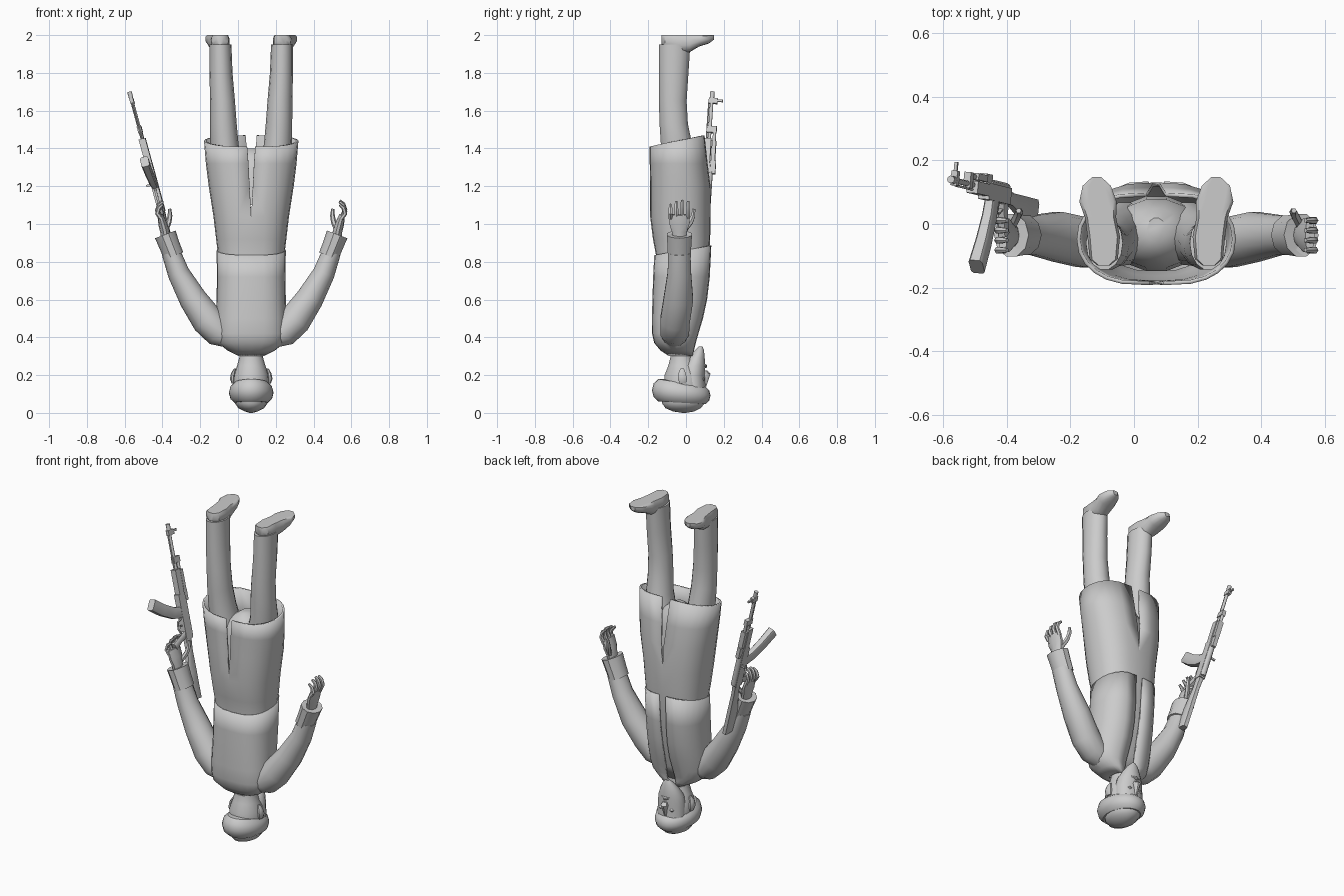
import bpy, bmesh
from math import sin, cos, pi, radians
from mathutils import Vector, Matrix

old = bpy.data.objects.get("Cube")
if old:
    bpy.data.objects.remove(old, do_unlink=True)

grey = bpy.data.materials.new("plain grey")
grey.use_nodes = True
GREY = (0.6, 0.6, 0.6, 1)
grey.diffuse_color = GREY
grey.node_tree.nodes["Principled BSDF"].inputs["Base Color"].default_value = GREY

MID = 0.07  # body centre line
BODY = Matrix.Translation((MID, 0, 0))


def finish(name, bm, matrix=BODY, mirror=False, thick=0, angle=40):
    """Turn a bmesh into a shaded, optionally mirrored object."""
    bmesh.ops.recalc_face_normals(bm, faces=bm.faces)
    mesh = bpy.data.meshes.new(name)
    bm.to_mesh(mesh)
    bm.free()
    mesh.materials.append(grey)
    mesh.polygons.foreach_set("use_smooth", [True] * len(mesh.polygons))
    mesh.set_sharp_from_angle(angle=radians(angle))
    obj = bpy.data.objects.new(name, mesh)
    obj.matrix_world = matrix
    bpy.context.scene.collection.objects.link(obj)
    if mirror:
        obj.modifiers.new("Mirror", 'MIRROR').merge_threshold = 0.001
    if thick:
        solid = obj.modifiers.new("Solidify", 'SOLIDIFY')
        solid.thickness = thick
    return obj


def skin(bm, rings, closed=True):
    """Bridge lists of points into quads."""
    verts = [[bm.verts.new(p) for p in ring] for ring in rings]
    n = len(verts[0])
    for a, b in zip(verts, verts[1:]):
        for i in range(n if closed else n - 1):
            j = (i + 1) % n
            bm.faces.new((a[i], a[j], b[j], b[i]))
    if closed:
        bm.faces.new(verts[0])
        bm.faces.new(verts[-1])


def power(value, e):
    return (1 if value >= 0 else -1) * abs(value) ** e


def loft(name, pts, radii, n=14, e=1.0, ref=(0, 1, 0), along=None, top=None, **kw):
    """Sweep ellipses along points; radii are (along ref, across)."""
    pts = [Vector(p) for p in pts]
    rings = []
    for i, (p, (a, b)) in enumerate(zip(pts, radii)):
        t = Vector(along) if along else pts[min(i + 1, len(pts) - 1)] - pts[max(i - 1, 0)]
        t.normalize()
        u = Vector(ref)
        u = (u - t * u.dot(t)).normalized()
        v = t.cross(u)
        ring = []
        for k in range(n):
            ang = 2 * pi * (k + 0.5) / n
            q = p + u * a * power(cos(ang), e) + v * b * power(sin(ang), e)
            if top:
                q.z = min(q.z, top)
            ring.append(q)
        rings.append(ring)
    bm = bmesh.new()
    skin(bm, rings)
    return finish(name, bm, **kw)


def stack(name, rows, **kw):
    """Level rings given as (z, centre x, half width, back y, front y)."""
    return loft(name, [(x, (y0 + y1) / 2, z) for z, x, w, y0, y1 in rows],
                [((y1 - y0) / 2, w) for z, x, w, y0, y1 in rows], along=(0, 0, 1), **kw)


def panel(name, rows, slope, n=12, thick=0.012):
    """Half garment (z, half width, back y, front y, back gap, front gap)."""
    rings = []
    for k, (z, w, y0, y1, gap0, gap1) in enumerate(rows):
        ring = []
        for i in range(n + 1):
            ang = pi * i / n - pi / 2
            s, c = sin(ang), max(cos(ang), 0)
            x = w * c ** 0.75 + (gap1 if s > 0 else gap0) * abs(s) ** 6
            y = (y0 + y1) / 2 + (y1 - y0) / 2 * power(s, 0.9)
            ring.append((x, y, z + (slope * s if k == 0 else 0)))
        rings.append(ring)
    bm = bmesh.new()
    skin(bm, rings, closed=False)
    return finish(name, bm, mirror=True, thick=thick)


# Shoes, legs and hips
shoe = [(-.13, .165, .02, 1.95), (-.11, .165, .045, 1.93), (-.04, .165, .052, 1.9),
        (.02, .175, .05, 1.91), (.07, .183, .06, 1.94), (.12, .187, .045, 1.955),
        (.147, .187, .015, 1.975)]
loft("shoes", [(x, y, (z + 2.02) / 2) for y, x, w, z in shoe],
     [(w, (2.02 - z) / 2) for y, x, w, z in shoe],
     ref=(1, 0, 0), along=(0, 1, 0), top=2.0, e=0.8, mirror=True)
stack("trouser_legs", [(1.95, .163, .058, -.145, .025), (1.8, .16, .061, -.145, .015),
                       (1.65, .152, .066, -.145, .005), (1.53, .147, .07, -.142, .012),
                       (1.42, .142, .075, -.135, .035), (1.2, .1, .085, -.13, .07)], mirror=True)
stack("hips", [(1.4, 0, .03, -.06, .02), (1.36, 0, .09, -.11, .05),
               (1.28, 0, .14, -.14, .08), (1.1, 0, .15, -.15, .09)])

# Long shirt with slits front and back
panel("long_shirt", [(1.44, .25, -.192, .098, .022, .03), (1.32, .24, -.192, .115, .015, .018),
                     (1.2, .225, -.19, .13, .009, .01), (1.04, .2, -.19, .13, 0, 0),
                     (.92, .186, -.175, .128, 0, 0), (.84, .176, -.16, .122, 0, 0),
                     (.6, .17, -.165, .1, 0, 0), (.42, .16, -.16, .05, 0, 0),
                     (.34, .1, -.11, .03, 0, 0)], 0.03)

# Open jacket
panel("jacket", [(.86, .183, -.168, .134, 0, .025), (.72, .182, -.174, .126, 0, .022),
                 (.6, .183, -.178, .112, 0, .02), (.5, .185, -.18, .09, 0, .02),
                 (.42, .185, -.18, .066, 0, .025), (.37, .175, -.168, .052, 0, .03),
                 (.33, .125, -.135, .042, 0, .03), (.3, .066, -.09, .036, 0, .02)], 0.025)

# Sleeves and cuffs
loft("sleeves", [(.11, -.06, .39), (.17, -.06, .425), (.23, -.058, .49), (.31, -.04, .605),
                 (.385, -.035, .74), (.425, -.035, .85)],
     [(.06, .05), (.078, .078), (.08, .085), (.08, .073), (.064, .058), (.06, .05)], mirror=True)
loft("cuffs", [(.41, -.035, .83), (.432, -.035, .885), (.455, -.035, .945), (.452, -.035, .938)],
     [(.064, .054), (.066, .055), (.07, .058), (.055, .042)], n=10, mirror=True)

# Hands
loft("palms", [(.45, -.035, .91), (.457, -.035, .96), (.468, -.035, 1.0), (.482, -.035, 1.05)],
     [(.034, .026), (.042, .025), (.055, .024), (.056, .015)], n=10, mirror=True)


def digit(name, pts, r):
    loft(name, pts, [(r, r), (r, r), (r * .9, r * .9), (r * .6, r * .6)], n=6, mirror=True)


for i, reach in enumerate((-.015, 0, .006, 0)):
    y = -.082 + i * .031
    digit("fingers_%d" % (i + 1), [(.478, y, 1.03), (.497, y, 1.07 + reach),
                                   (.488, y, 1.1 + reach), (.468, y, 1.118 + reach)], .012)
digit("thumbs", [(.452, -.005, .97), (.436, .025, 1.01), (.43, .038, 1.045), (.432, .042, 1.08)], .014)

# Head, bearded face, nose, eyes and ears
stack("head", [(.36, 0, .058, -.08, .03), (.3, 0, .061, -.082, .032), (.25, 0, .075, -.095, .05),
               (.2, 0, .093, -.115, .085), (.12, 0, .098, -.12, .095), (.05, 0, .08, -.1, .08)], n=18)
stack("bearded_jaw", [(.352, 0, .012, .068, .088), (.33, 0, .034, .045, .096),
                      (.29, 0, .058, .01, .1), (.25, 0, .076, -.02, .104),
                      (.2, 0, .084, -.03, .1), (.13, 0, .086, -.03, .105)], n=16)
stack("nose", [(.225, 0, .014, .09, .112), (.208, 0, .021, .085, .132),
               (.18, 0, .014, .085, .122), (.14, 0, .01, .085, .108)], n=8)
loft("mouth", [(-.03, .092, .252), (0, .104, .246), (.03, .092, .252)],
     [(.006, .006), (.009, .01), (.006, .006)], n=8)
stack("ears", [(.235, .086, .006, -.03, -.01), (.21, .096, .012, -.042, 0),
               (.18, .1, .014, -.045, .008), (.155, .096, .008, -.035, 0)], n=8, mirror=True)
stack("eyes", [(.188, .036, .006, .082, .094), (.178, .036, .015, .08, .1),
               (.168, .036, .006, .082, .094)], n=8, mirror=True)

# Cap: rolled brim and shallow crown
bm = bmesh.new()
brim = []
for i in range(28):
    a = 2 * pi * i / 28
    thick = .048 - .006 * sin(a)
    ring = []
    for k in range(10):
        b = 2 * pi * k / 10
        out = thick * .9 * cos(b)
        ring.append(((.075 + out) * cos(a), -.02 + (.112 + out) * sin(a),
                     .106 - .014 * sin(a) + thick * 1.15 * sin(b)))
    brim.append(ring)
skin(bm, brim + brim[:1])
bmesh.ops.remove_doubles(bm, verts=bm.verts, dist=.0001)
bmesh.ops.delete(bm, geom=[f for f in bm.faces if len(f.verts) > 4], context='FACES_ONLY')
finish("cap_brim", bm)
stack("cap_crown", [(.11, 0, .09, -.13, .105), (.05, 0, .086, -.128, .1), (.025, 0, .068, -.11, .08),
                    (.008, 0, .035, -.07, .045), (0, 0, .008, -.02, 0)], n=18)

# Rifle frame: x across, y towards the sights, z from muzzle to butt
aim = Vector((.265, -.065, -.97)).normalized()
up = Vector((.08, 1, 0))
up = (up - aim * up.dot(aim)).normalized()
RIFLE = Matrix((up.cross(aim), up, aim)).transposed().to_4x4()
RIFLE.translation = (-.575, .14, 1.7)


def rod(name, t0, t1, h, r):
    loft(name, [(0, h, t0), (0, h, t1)], [(r, r)] * 2, n=10, matrix=RIFLE)


def block(name, t0, t1, h0, h1, w, x=0):
    bm = bmesh.new()
    bmesh.ops.create_cube(bm, size=1)
    bmesh.ops.scale(bm, verts=bm.verts, vec=(w, h1 - h0, t1 - t0))
    bmesh.ops.translate(bm, verts=bm.verts, vec=(x, (h0 + h1) / 2, (t0 + t1) / 2))
    finish(name, bm, matrix=RIFLE)


def bar(name, pts, radii, e=.4):
    loft(name, pts, radii, n=8, e=e, ref=(1, 0, 0), matrix=RIFLE)


rod("barrel", 0, .45, 0, .009)
rod("muzzle_brake", 0, .035, 0, .012)
rod("cleaning_rod", .06, .28, -.015, .004)
rod("gas_tube", .2, .42, .026, .009)
block("front_sight_base", .035, .065, -.016, .03, .02)
block("front_sight_post", .042, .054, .03, .058, .01)
block("gas_block", .19, .225, -.014, .036, .022)
block("lower_handguard", .26, .4, -.026, .012, .036)
block("upper_handguard", .27, .38, .017, .038, .03)
block("rear_sight", .38, .45, .012, .044, .022)
block("receiver", .4, .66, -.036, .016, .036)
rod("receiver_cover", .44, .65, .014, .017)
block("charging_handle", .5, .512, .006, .014, .03, .03)
bar("magazine", [(0, -.02, .505), (0, -.09, .49), (0, -.17, .45), (0, -.25, .395)],
    [(.017, .032), (.019, .033), (.021, .034), (.023, .034)])
bar("pistol_grip", [(0, -.03, .63), (0, -.08, .65), (0, -.13, .675)],
    [(.015, .02), (.014, .018), (.015, .022)])
bar("trigger_guard", [(0, -.036, .54), (0, -.065, .55), (0, -.07, .59), (0, -.05, .63)],
    [(.006, .003)] * 4)
bar("trigger", [(0, -.036, .58), (0, -.056, .575)], [(.004, .004)] * 2)
bar("stock", [(0, -.012, .65), (0, -.016, .72), (0, -.03, .85), (0, -.046, 1.0)],
    [(.016, .024), (.014, .02), (.016, .034), (.016, .05)])
